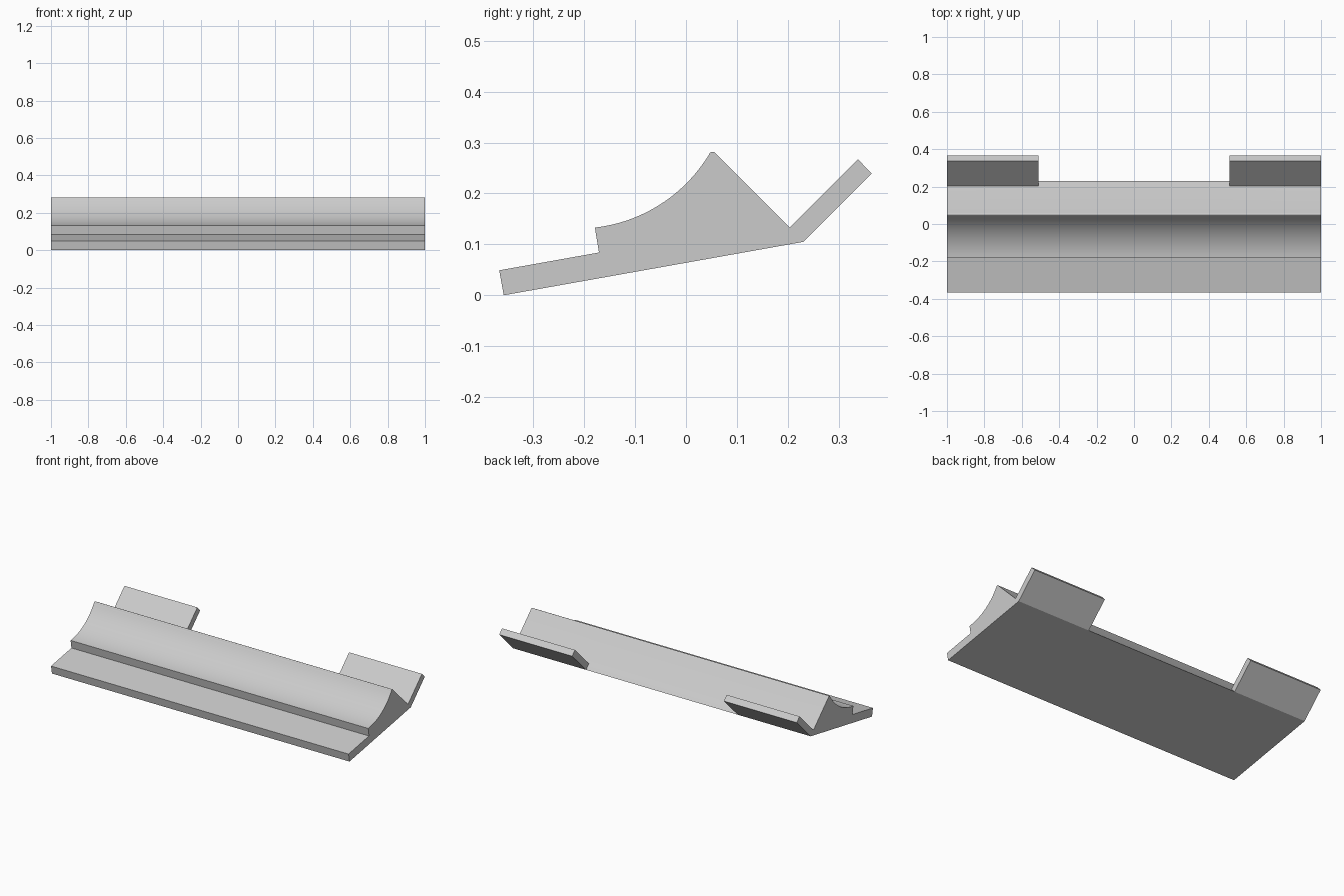
import bpy, bmesh, math
from mathutils import Vector

cube = bpy.data.objects.get("Cube")
if cube:
    bpy.data.objects.remove(cube)

HALF_LENGTH = 1.0
TAB_INNER = 0.51
VALLEY, HEEL = Vector((0.204, 0.133)), Vector((0.231, 0.105))


def arc(a, b, sagitta, steps):
    """Points on a circular arc from a to b, bulging right of the chord."""
    a, b = Vector(a), Vector(b)
    chord = b - a
    half = 2 * math.atan(2 * sagitta / chord.length)
    radius = chord.length / (2 * math.sin(half))
    normal = Vector((chord.y, -chord.x)).normalized()
    centre = (a + b) / 2 - normal * radius * math.cos(half)
    along = chord.normalized()
    angles = [half * (2 * i / steps - 1) for i in range(steps + 1)]
    return [centre + radius * (along * math.sin(t) + normal * math.cos(t))
            for t in angles]


# Side profile: front lip, step, hollow, rounded crest, back slope
profile = [Vector(p) for p in ((-0.358, 0), (-0.367, 0.049), (-0.171, 0.084))]
profile += arc((-0.179, 0.133), (0.043, 0.273), 0.03, 24)
profile += arc((0.0445, 0.275), (0.0595, 0.2775), -0.0055, 8)
profile += [VALLEY, HEEL]

# Wedge body extruded along x
bm = bmesh.new()
end = bm.faces.new([bm.verts.new((-HALF_LENGTH, p.x, p.y)) for p in profile])
result = bmesh.ops.extrude_face_region(bm, geom=[end], use_keep_orig=True)
bmesh.ops.translate(bm, vec=(2 * HALF_LENGTH, 0, 0),
                    verts=[v for v in result["geom"] if isinstance(v, bmesh.types.BMVert)])

# Split the narrow back strip where the tabs begin
for x in (-TAB_INNER, TAB_INNER):
    bmesh.ops.bisect_plane(bm, geom=bm.verts[:] + bm.edges[:] + bm.faces[:],
                           plane_co=(x, 0, 0), plane_no=(1, 0, 0))

# Two slanted tabs pulled out of the strip's ends
low = VALLEY.x - 0.001
strip = [f for f in bm.faces if all(v.co.y > low for v in f.verts)
         and abs(f.calc_center_median().x) > TAB_INNER]
tabs = bmesh.ops.extrude_discrete_faces(bm, faces=[]) if not strip else None
for face in strip:
    out = bmesh.ops.extrude_face_region(bm, geom=[face])
    bmesh.ops.translate(bm, vec=(0, 0.134, 0.134),
                        verts=[v for v in out["geom"] if isinstance(v, bmesh.types.BMVert)])
    if face.is_valid:
        bm.faces.remove(face)

bmesh.ops.recalc_face_normals(bm, faces=bm.faces)
mesh = bpy.data.meshes.new("wedge_rail_with_tabs")
bm.to_mesh(mesh)
bm.free()
rail = bpy.data.objects.new("wedge_rail_with_tabs", mesh)
bpy.context.collection.objects.link(rail)

# Plain grey finish
grey = bpy.data.materials.new("light_grey")
grey.use_nodes = True
colour = (0.6, 0.6, 0.6, 1)
grey.diffuse_color = colour
grey.node_tree.nodes["Principled BSDF"].inputs["Base Color"].default_value = colour
mesh.materials.append(grey)

# Smooth the hollow and crest, keep the other edges sharp
bpy.ops.object.select_all(action="DESELECT")
rail.select_set(True)
bpy.context.view_layer.objects.active = rail
bpy.ops.object.shade_smooth_by_angle(angle=math.radians(30))
